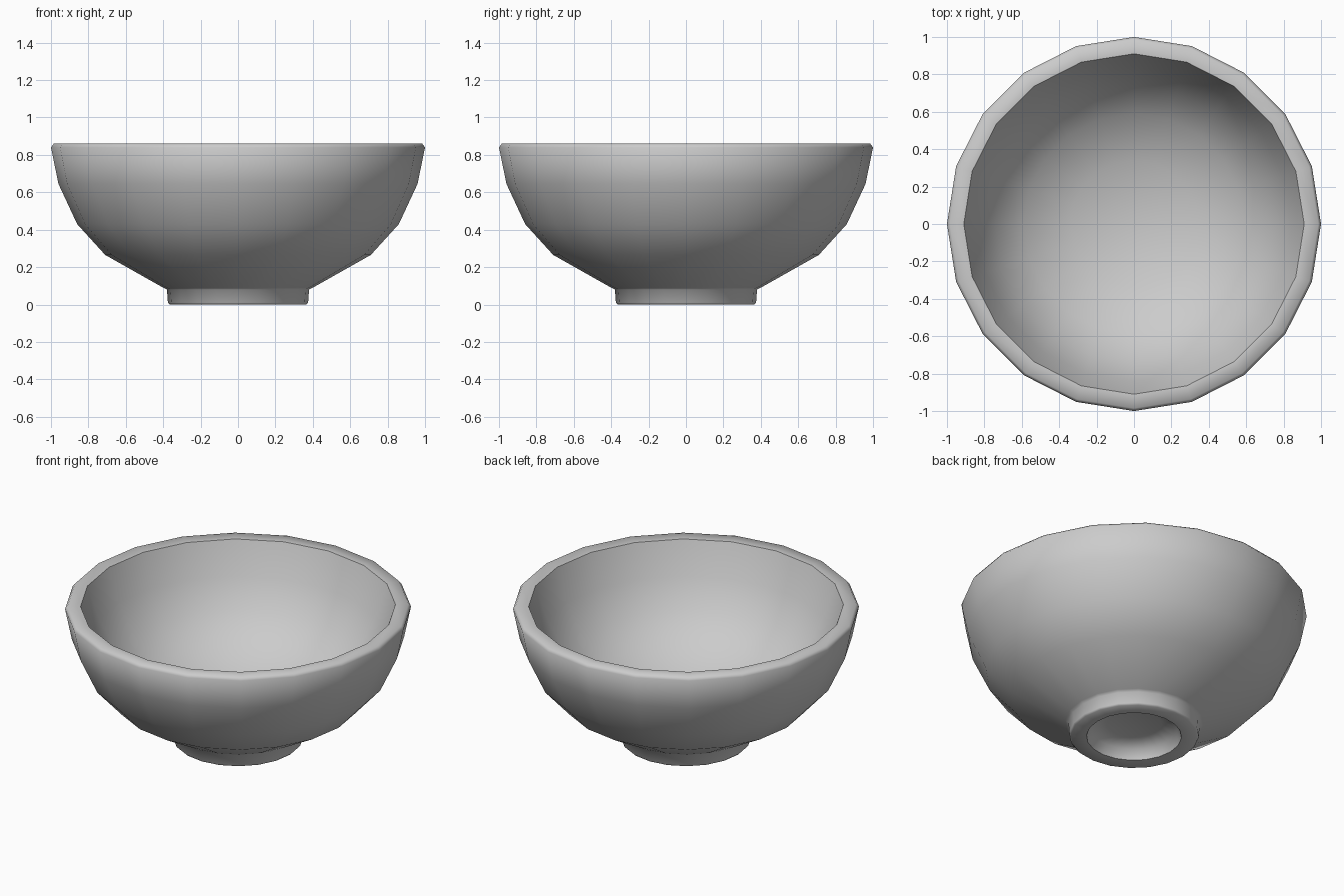
import bpy, bmesh
from math import cos, sin, tau, radians

if "Cube" in bpy.data.objects:
    bpy.data.objects.remove(bpy.data.objects["Cube"])

SIDES = 20


def lathe(name, profile):
    """Revolve an (r, z) profile, closed on the axis at both ends."""
    bm = bmesh.new()
    rings = []
    for r, z in profile:
        if r == 0:
            rings.append([bm.verts.new((0, 0, z))] * SIDES)
        else:
            rings.append([bm.verts.new((r * cos(tau * i / SIDES), r * sin(tau * i / SIDES), z))
                          for i in range(SIDES)])
    for a, b in zip(rings, rings[1:]):
        for i in range(SIDES):
            j = (i + 1) % SIDES
            quad = list(dict.fromkeys((a[i], a[j], b[j], b[i])))
            bm.faces.new(quad)
    bmesh.ops.recalc_face_normals(bm, faces=bm.faces)
    mesh = bpy.data.meshes.new(name)
    bm.to_mesh(mesh)
    bm.free()
    obj = bpy.data.objects.new(name, mesh)
    bpy.context.collection.objects.link(obj)
    bpy.context.view_layer.objects.active = obj
    obj.select_set(True)
    bpy.ops.object.shade_smooth_by_angle(angle=radians(65))
    obj.select_set(False)
    return obj


# Bowl: foot recess, foot ring, outer wall, rim, inner wall
lathe("bowl", [
    (0, 0.09), (0.16, 0.085), (0.25, 0.06), (0.275, 0.0),
    (0.365, 0.0), (0.375, 0.01), (0.38, 0.08), (0.40, 0.09),
    (0.71, 0.265), (0.86, 0.43), (0.96, 0.645), (1.0, 0.84),
    (0.985, 0.86), (0.91, 0.855),
    (0.84, 0.65), (0.74, 0.475), (0.59, 0.33), (0.34, 0.22), (0, 0.18),
])
